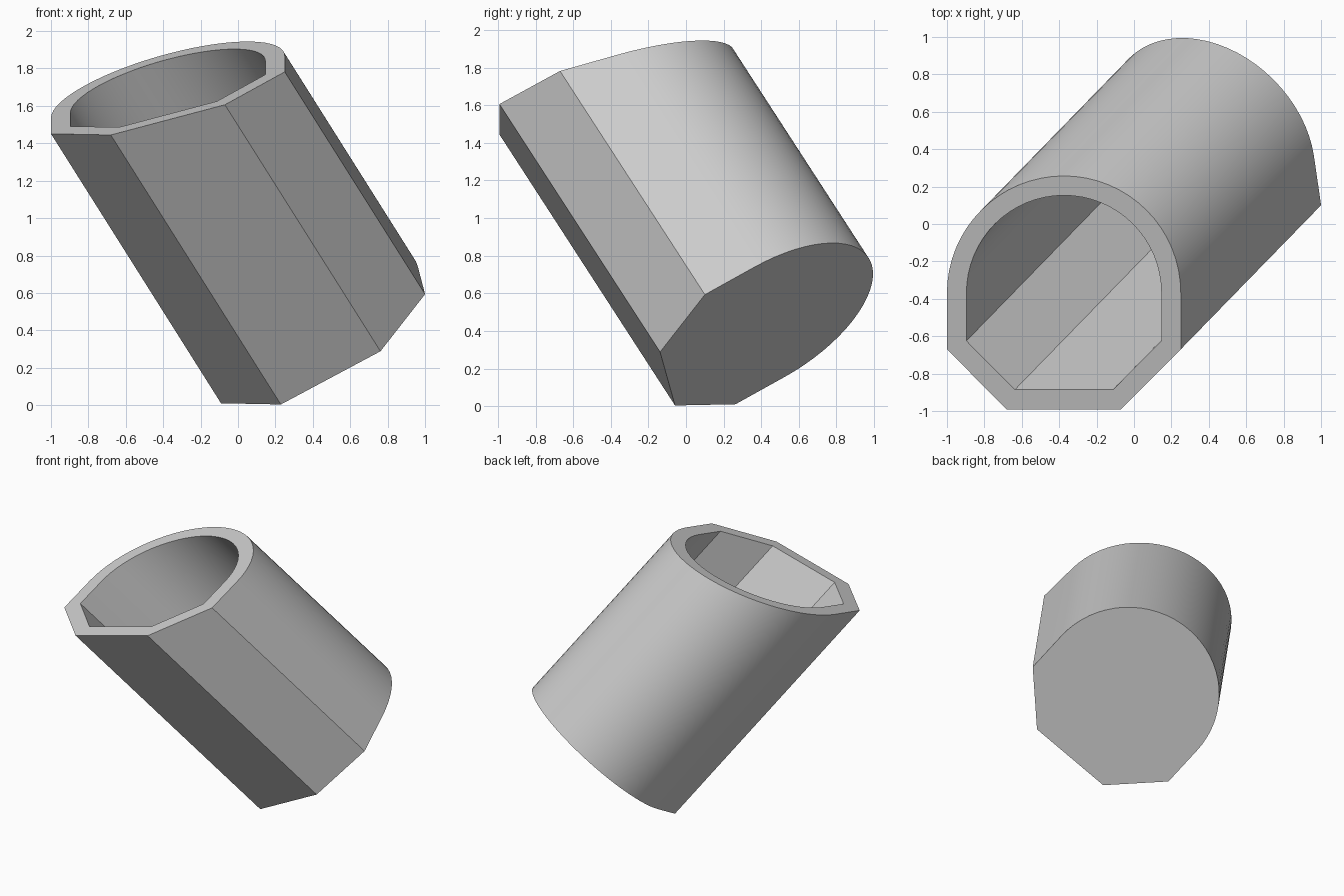
import bpy, bmesh
from math import cos, sin, pi, radians
from mathutils import Vector

cube = bpy.data.objects.get("Cube")
if cube:
    bpy.data.objects.remove(cube)

AXIS = Vector((0.631, 0.648, -1.0)).normalized()   # direction the tube runs, mouth to base
BASE = Vector((0.23, -0.06, 0.003))                # point on the base plane
CENTRE = Vector((-0.375, -0.368))                  # centre of the rounded back of the mouth
FLOOR = 0.1
STEPS = 32


def mouth_outline(radius, side_y, chamfer_x, front_y):
    """Half round back, straight sides and a chamfered front, on the slanted mouth plane."""
    pts = [(CENTRE.x + radius * cos(pi * i / STEPS), CENTRE.y + radius * sin(pi * i / STEPS))
           for i in range(STEPS + 1)]
    pts += [(CENTRE.x - radius, side_y), (CENTRE.x - chamfer_x, front_y),
            (CENTRE.x + chamfer_x, front_y), (CENTRE.x + radius, side_y)]
    return [Vector((x, y, 1.445 + 0.265 * (x + 0.68) + 0.283 * (y + 0.99))) for x, y in pts]


def slide(points, lift):
    """Carry the outline along the axis to a plane square to it, lifted above the base."""
    return [p + AXIS * ((BASE - p).dot(AXIS) - lift) for p in points]


outer = mouth_outline(0.625, -0.67, 0.305, -0.992)
inner = mouth_outline(0.521, -0.625, 0.262, -0.886)

# Rings run from the base, up the outside, over the rim and down to the inner floor
bm = bmesh.new()
rings = [[bm.verts.new(p) for p in pts]
         for pts in (slide(outer, 0), outer, inner, slide(inner, FLOOR))]
count = len(outer)
for a, b in zip(rings, rings[1:]):
    for i in range(count):
        j = (i + 1) % count
        bm.faces.new((a[i], a[j], b[j], b[i]))
bm.faces.new(rings[0][::-1])
bm.faces.new(rings[-1])
bmesh.ops.recalc_face_normals(bm, faces=bm.faces)
mesh = bpy.data.meshes.new("slanted_cup")
bm.to_mesh(mesh)
bm.free()

# Plain grey finish
grey = bpy.data.materials.new("light_grey")
grey.use_nodes = True
colour = (0.6, 0.6, 0.6, 1.0)
grey.diffuse_color = colour
grey.node_tree.nodes["Principled BSDF"].inputs["Base Color"].default_value = colour
mesh.materials.append(grey)

cup = bpy.data.objects.new("slanted_cup", mesh)
bpy.context.collection.objects.link(cup)
bpy.ops.object.select_all(action='DESELECT')
cup.select_set(True)
bpy.context.view_layer.objects.active = cup
bpy.ops.object.shade_smooth_by_angle(angle=radians(25))
